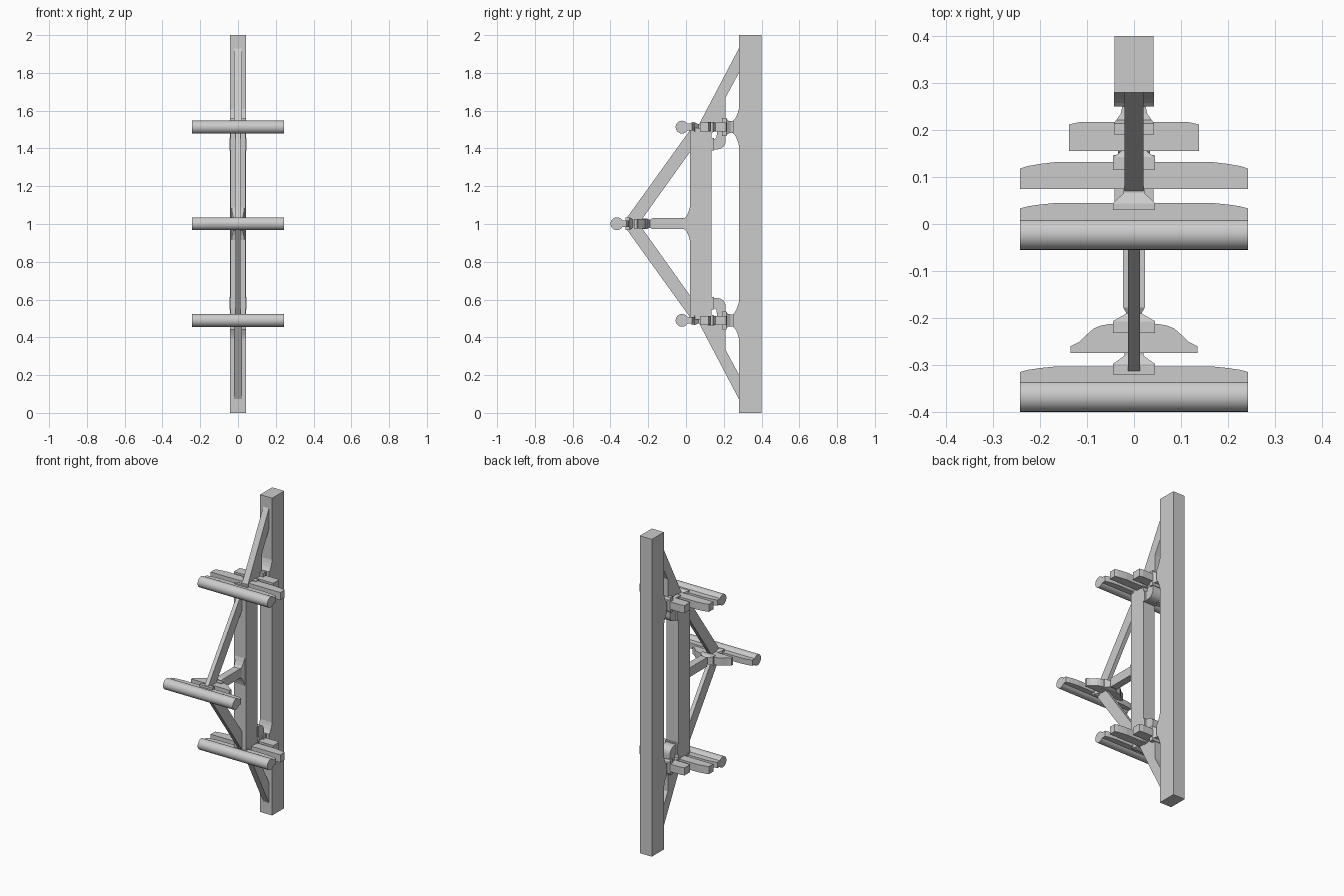
import bpy, bmesh, math
from mathutils import Matrix

if "Cube" in bpy.data.objects:
    bpy.data.objects.remove(bpy.data.objects["Cube"])

MID = 1.0015   # height of the horizontal symmetry plane
UP = 1.513     # height of the upper peg


def finish(bm, name):
    bmesh.ops.recalc_face_normals(bm, faces=bm.faces[:])
    me = bpy.data.meshes.new(name)
    bm.to_mesh(me)
    bm.free()
    ob = bpy.data.objects.new(name, me)
    bpy.context.collection.objects.link(ob)
    return ob


def bridge(name, rings):
    bm = bmesh.new()
    rs = [[bm.verts.new(p) for p in r] for r in rings]
    n = len(rs[0])
    bm.faces.new(rs[0])
    bm.faces.new(rs[-1])
    for a, b in zip(rs, rs[1:]):
        for i in range(n):
            j = (i + 1) % n
            bm.faces.new((a[i], a[j], b[j], b[i]))
    return finish(bm, name)


def side_prism(name, pts, hx):
    """Extrude a (y, z) profile across x."""
    return bridge(name, [[(x, y, z) for y, z in pts] for x in (-hx, hx)])


def plank(name, half, z, hz):
    """Extrude a mirrored (x, y) half outline through z."""
    pts = half + [(-x, y) for x, y in reversed(half)]
    return bridge(name, [[(x, y, z + s) for x, y in pts] for s in (-hz, hz)])


def loft(name, z, sections):
    """Rectangular sections (y, half x, half z) along y."""
    return bridge(name, [[(-w, y, z - h), (w, y, z - h), (w, y, z + h), (-w, y, z + h)]
                         for y, w, h in sections])


def peg(name, y, z, r=0.034):
    bm = bmesh.new()
    bmesh.ops.create_cone(bm, cap_ends=True, segments=24, radius1=r, radius2=r, depth=0.486,
                          matrix=Matrix.Translation((0, y, z)) @ Matrix.Rotation(math.pi / 2, 4, 'Y'))
    for f in bm.faces:
        f.smooth = len(f.verts) == 4
    ob = finish(bm, name)
    for e in ob.data.edges:
        e.use_edge_sharp = False
    bpy.ops.object.select_all(action='DESELECT')
    ob.select_set(True)
    bpy.context.view_layer.objects.active = ob
    bpy.ops.object.shade_smooth_by_angle()


def backing(y0, y1, drop):
    """Outline of a peg backing: flat front, rear tapering at the ends."""
    return [(0.243, y0), (0.243, y1 - drop), (0.225, y1 - drop * 0.6), (0.2, y1 - drop * 0.3), (0.165, y1)]


# Uprights
side_prism("rear_post", [(0.28, 0), (0.4, 0), (0.4, 2), (0.28, 2)], 0.042)
side_prism("front_post", [(0.02, 0.495), (0.135, 0.495), (0.135, 1.508), (0.02, 1.508)], 0.041)

# Upper and lower arms, mirrored in height
for tag, s in (("upper", 1), ("lower", -1)):
    def h(z):
        return MID + s * (z - MID)

    def prof(pts):
        return [(y, h(z)) for y, z in pts]

    z = h(UP)
    side_prism(tag + "_rear_brace", prof([(0.28, 1.93), (0.07, 1.53), (0.07, 1.49), (0.21, 1.49),
                                          (0.21, 1.67), (0.28, 1.80)]), 0.02)
    side_prism(tag + "_front_strut", prof([(0.045, 1.53), (-0.315, 1.03), (-0.315, MID), (-0.25, MID),
                                           (0.02, 1.38), (0.045, 1.42)]), 0.0125)
    # Peg and its cross pieces
    peg(tag + "_peg", -0.021, z)
    plank(tag + "_peg_backing", backing(-0.015, 0.045, 0.012), z, 0.018)
    plank(tag + "_cross_bar", backing(0.075, 0.132, 0.014), z, 0.024)
    plank(tag + "_short_bar", [(0.138, 0.155), (0.138, 0.212), (0.115, 0.217)], z, 0.024)
    # Tapered collars joining them
    loft(tag + "_peg_collar", z, [(0.03, 0.045, 0.026), (0.044, 0.045, 0.026),
                                  (0.066, 0.022, 0.016), (0.08, 0.022, 0.016)])
    loft(tag + "_bar_collar", z, [(0.115, 0.045, 0.028), (0.143, 0.045, 0.028),
                                  (0.152, 0.03, 0.022), (0.16, 0.022, 0.018)])
    loft(tag + "_rear_collar", z, [(0.19, 0.043, 0.048), (0.214, 0.043, 0.048), (0.221, 0.038, 0.034),
                                   (0.235, 0.028, 0.032), (0.255, 0.024, 0.032)])
    # Flared foot on the rear post
    loft(tag + "_rear_flare", z, [(0.25, 0.0425, 0.034), (0.258, 0.0425, 0.042), (0.266, 0.0425, 0.055),
                                  (0.274, 0.0425, 0.075), (0.281, 0.0425, 0.1)])
    # Elbow bracket behind the front post
    arc = [(0.165 + 0.045 * math.sin(a), 1.44 - 0.045 * math.cos(a))
           for a in [i * math.pi / 12 for i in range(7)]]
    side_prism(tag + "_elbow", prof([(0.135, 1.395)] + arc + [(0.21, 1.5), (0.165, 1.5),
                                                              (0.162, 1.46), (0.152, 1.45), (0.135, 1.45)]), 0.034)
    loft(tag + "_elbow_collar", h(1.422), [(0.13, 0.044, 0.033), (0.147, 0.044, 0.033)])

# Middle arm
peg("middle_peg", -0.366, MID)
plank("middle_peg_backing", backing(-0.36, -0.303, 0.012), MID, 0.018)
plank("middle_curved_bar", [(0.135, -0.275), (0.135, -0.26), (0.115, -0.25), (0.1, -0.235),
                            (0.085, -0.222), (0.07, -0.216), (0.052, -0.213)], MID, 0.024)
loft("middle_peg_collar", MID, [(-0.32, 0.045, 0.032), (-0.298, 0.045, 0.032),
                                (-0.28, 0.02, 0.02), (-0.265, 0.02, 0.02)])
loft("middle_bar_collar", MID, [(-0.232, 0.045, 0.028), (-0.207, 0.045, 0.028),
                                (-0.19, 0.016, 0.02), (-0.18, 0.016, 0.02)])
loft("middle_strut", MID, [(-0.19, 0.016, 0.022), (-0.178, 0.023, 0.029), (-0.01, 0.023, 0.029),
                           (0.002, 0.026, 0.038), (0.012, 0.03, 0.06), (0.021, 0.034, 0.09)])
